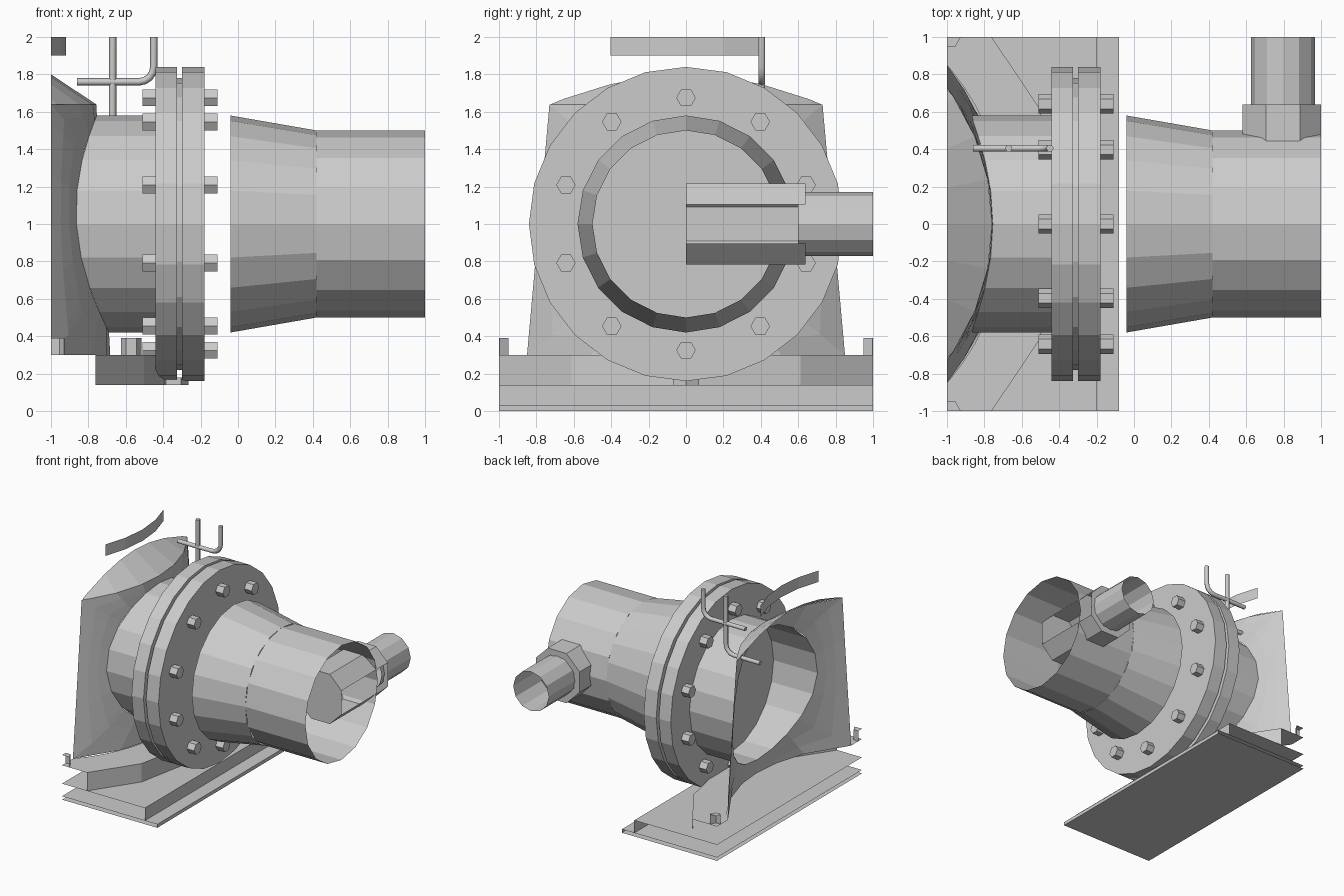
import bpy, bmesh, math
from mathutils import Vector

if "Cube" in bpy.data.objects:
    bpy.data.objects.remove(bpy.data.objects["Cube"])

steel = bpy.data.materials.new("grey_steel")
steel.diffuse_color = (0.6, 0.6, 0.6, 1)
steel.use_nodes = True
steel.node_tree.nodes["Principled BSDF"].inputs["Base Color"].default_value = steel.diffuse_color

CX = -1.98            # vertical axis of the vessel
AXES = {'x': lambda a, b, h: (h, a, b),
        'y': lambda a, b, h: (b, h, a),
        'z': lambda a, b, h: (a, b, h)}


def finish(bm, name, facing=None):
    """Trim to the section box and make the object."""
    bmesh.ops.remove_doubles(bm, verts=bm.verts, dist=1e-5)
    for i, lo, hi in ((0, -1, 1), (1, -1, 1), (2, 0, 2)):
        for lim, s in ((lo, -1), (hi, 1)):
            co, no = Vector((0, 0, 0)), Vector((0, 0, 0))
            co[i], no[i] = lim, s
            bmesh.ops.bisect_plane(bm, geom=bm.verts[:] + bm.edges[:] + bm.faces[:],
                                   plane_co=co, plane_no=no, clear_outer=True)
    if facing:
        bm.normal_update()
        if sum(f.normal.dot(Vector(facing)) * f.calc_area() for f in bm.faces) < 0:
            bmesh.ops.reverse_faces(bm, faces=bm.faces[:])
    me = bpy.data.meshes.new(name)
    bm.to_mesh(me)
    bm.free()
    me.materials.append(steel)
    ob = bpy.data.objects.new(name, me)
    bpy.context.collection.objects.link(ob)
    return ob


def skin(bm, rings, closed=True):
    """Quads between successive rings of points."""
    vs = [[bm.verts.new(p) for p in r] for r in rings]
    n = len(vs[0])
    for a, b in zip(vs, vs[1:]):
        for k in range(n if closed else n - 1):
            j = (k + 1) % n
            bm.faces.new((a[k], a[j], b[j], b[k]))


def lathe(name, profile, n, axis='z', at=(0, 0, 0), phase=0.0):
    """Revolve (radius, height) points round an axis."""
    bm = bmesh.new()
    rings = []
    for r, h in profile:
        ring = []
        for k in range(n):
            t = phase + 2 * math.pi * k / n
            ring.append(Vector(AXES[axis](r * math.cos(t), r * math.sin(t), h)) + Vector(at))
        rings.append(ring)
    skin(bm, rings)
    # drop collapsed cap quads to triangles
    bmesh.ops.dissolve_degenerate(bm, dist=1e-6, edges=bm.edges[:])
    return finish(bm, name)


def solid(name, r, h0, h1, n, axis, at=(0, 0, 0), phase=0.0):
    return lathe(name, [(0, h0), (r, h0), (r, h1), (0, h1)], n, axis, at, phase)


def sheet(name, pts, facing):
    bm = bmesh.new()
    bm.faces.new([bm.verts.new(p) for p in pts])
    return finish(bm, name, facing)


def wall_x(y, z):
    """Outer surface of the tapered vessel."""
    r = 1.297 - 0.075 * (z - 0.3) / 1.34
    return CX + math.sqrt(r * r - y * y)


# base plates, open where the section cuts them
def flat(name, x, z, up):
    sheet(name, [(-1, -1, z), (x, -1, z), (x, 1, z), (-1, 1, z)], (0, 0, up))


def edge(name, x, z0, z1):
    sheet(name, [(x, -1, z0), (x, 1, z0), (x, 1, z1), (x, -1, z1)], (1, 0, 0))


flat("base_plate_bottom", -0.08, 0, -1)
flat("base_plate_top", -0.08, 0.03, 1)
edge("base_plate_edge", -0.08, 0, 0.03)
flat("base_slab_top", -0.2, 0.14, 1)
edge("base_slab_edge", -0.2, 0.03, 0.14)

# vessel foot ring with its bolts
lathe("foot_ring_side", [(1.6, 0.14), (1.6, 0.3)], 16, at=(CX, 0, 0))
outer = [(CX + 1.6 * math.cos(a), 1.6 * math.sin(a), 0.3)
         for a in (math.radians(22.5 * k) for k in range(-2, 3))]
inner = [(wall_x(y, 0.3), y, 0.3) for y in (0.85 * k / 8 for k in range(8, -9, -1))]
bm = bmesh.new()
top = [bm.verts.new(p) for p in [(-1, -1.13, 0.3)] + outer + [(-1, 1.13, 0.3)] + inner]
bm.faces.new(top)
bmesh.ops.triangulate(bm, faces=bm.faces[:])
finish(bm, "foot_ring_top", (0, 0, 1))
for k in (-1, 0, 1):
    a = math.radians(45 * k)
    solid("foot_bolt", 0.055, 0.3, 0.39, 6, 'z',
          (CX + 1.41 * math.cos(a), 1.41 * math.sin(a), 0))
solid("anchor_bolt", 0.08, 0.14, 0.18, 6, 'z', (-0.345, 0, 0))

# vessel wall: patch spreading from the nozzle hole to the trimmed outline
N, PIPE_R = 20, 0.58
angles = [2 * math.pi * k / N for k in range(N)]
for y, z in ((0.73, 0.64), (-0.73, 0.64), (-0.85, -0.7), (0.85, -0.7)):
    angles.append(math.atan2(z, y) % (2 * math.pi))
angles.sort()


def outline(t):
    """Distance from the nozzle axis to the wall outline."""
    c, s = math.cos(t), math.sin(t)
    d = [0.64 / s] if s > 1e-6 else [-0.7 / s] if s < -1e-6 else []
    if abs(c) > 1e-6:      # sloping sides: y = 0.7873 - 0.08955 * (z - 1)
        d.append(0.7873 / (abs(c) + 0.08955 * s))
    return min(d)


rings = []
for f in (0, 0.33, 0.67, 1):
    ring = []
    for t in angles:
        d = PIPE_R + f * (outline(t) - PIPE_R)
        y, z = d * math.cos(t), 1 + d * math.sin(t)
        ring.append((max(wall_x(y, z), -1), y, z))
    rings.append(ring)
bm = bmesh.new()
skin(bm, rings)
finish(bm, "vessel_wall", (1, 0, 0))

# conical vessel top and the lid rim above it
lathe("vessel_top", [(1.222, 1.64), (0.9, 1.853)], 32, at=(CX, 0, 0))
lathe("lid_rim", [(1.06, 1.9), (1.06, 2)], 32, at=(CX, 0, 0))

# nozzle, cut to fit the vessel
ring = [(PIPE_R * math.cos(2 * math.pi * k / N), 1 + PIPE_R * math.sin(2 * math.pi * k / N))
        for k in range(N)]
bm = bmesh.new()
skin(bm, [[(wall_x(y, z), y, z) for y, z in ring], [(-0.44, y, z) for y, z in ring]])
finish(bm, "nozzle")

# bolted flange pair with gasket
C = (0, 0, 1)
solid("rear_flange", 0.84, -0.44, -0.325, 24, 'x', C)
solid("gasket", 0.78, -0.325, -0.3, 24, 'x', C)
solid("front_flange", 0.84, -0.3, -0.18, 24, 'x', C)
for k in range(10):
    a = math.radians(90 + 36 * k)
    p = (0, 0.675 * math.cos(a), 1 + 0.675 * math.sin(a))
    solid("flange_bolt_head", 0.052, -0.18, -0.11, 6, 'x', p)
    solid("flange_nut", 0.052, -0.51, -0.44, 6, 'x', p)

# reducer and outlet pipe
lathe("reducer", [(0.58, -0.04), (0.5, 0.42)], 20, 'x', C)
lathe("outlet_pipe", [(0.5, 0.42), (0.5, 1)], 16, 'x', C)

# side branch with its sleeve
B = (0.797, 0, 1)
lathe("branch_sleeve", [(0, 0), (0.235, 0), (0.235, 0.64), (0.175, 0.64)], 8, 'y', B,
      math.pi / 8)
lathe("branch_pipe", [(0.172, 0.6), (0.172, 1)], 12, 'y', B)


# bent rods above the nozzle
def rod(name, x_up, x_end, z, bend=0.08):
    pts = [(x_up, 0.405, 2)]
    for k in range(5):
        a = math.radians(-90 * k / 4)
        pts.append((x_up - bend + bend * math.cos(a), 0.405, z + bend + bend * math.sin(a)))
    pts.append((x_end, 0.405, z))
    cu = bpy.data.curves.new(name, 'CURVE')
    cu.dimensions = '3D'
    cu.bevel_depth = 0.02
    cu.bevel_resolution = 1
    cu.use_fill_caps = True
    sp = cu.splines.new('POLY')
    sp.points.add(len(pts) - 1)
    for q, p in zip(sp.points, pts):
        q.co = (*p, 1)
    cu.materials.append(steel)
    bpy.context.collection.objects.link(bpy.data.objects.new(name, cu))


rod("short_bent_rod", -0.45, -0.86, 1.76)
rod("long_bent_rod", -0.67, -1.0, 1.5)
